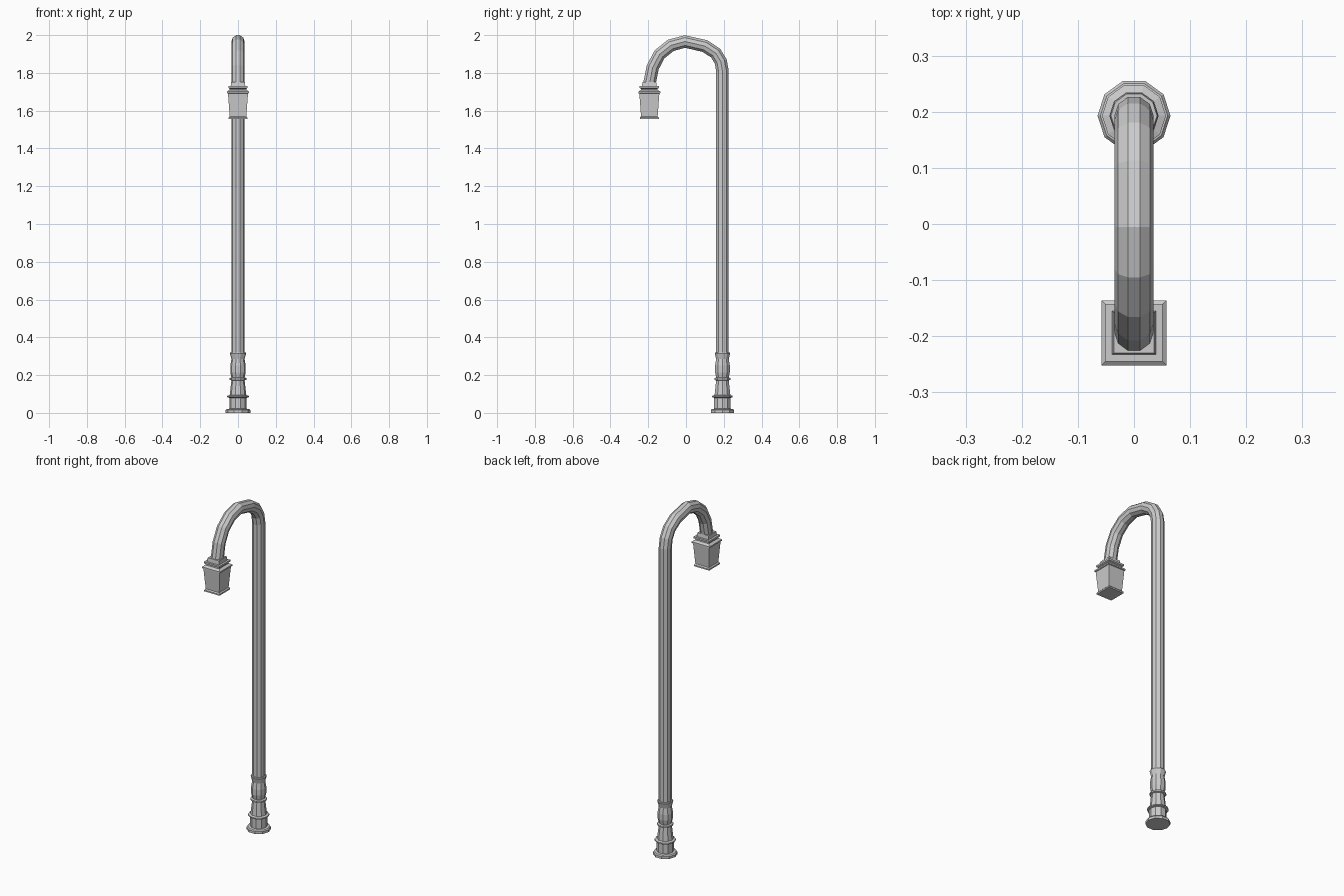
import bpy, bmesh, math
from mathutils import Vector

if "Cube" in bpy.data.objects:
    bpy.data.objects.remove(bpy.data.objects["Cube"])

POST_Y, LAMP_Y = 0.193, -0.194


def loft(name, rings):
    """Skin a list of equal-sized point rings and cap both ends."""
    bm = bmesh.new()
    loops = [[bm.verts.new(p) for p in ring] for ring in rings]
    n = len(loops[0])
    for a, b in zip(loops, loops[1:]):
        for i in range(n):
            j = (i + 1) % n
            bm.faces.new((a[i], a[j], b[j], b[i]))
    bm.faces.new(loops[0])
    bm.faces.new(loops[-1])
    bmesh.ops.recalc_face_normals(bm, faces=bm.faces)
    mesh = bpy.data.meshes.new(name)
    bm.to_mesh(mesh)
    bm.free()
    obj = bpy.data.objects.new(name, mesh)
    bpy.context.collection.objects.link(obj)
    return obj


def ring(center, radius, sides, up=Vector((0, 1, 0)), turn=0.0):
    """Regular polygon spanned by the x axis and the given second axis."""
    pts = []
    for i in range(sides):
        a = turn + 2 * math.pi * i / sides
        pts.append(Vector(center) + radius * (math.cos(a) * Vector((1, 0, 0)) + math.sin(a) * up))
    return pts


def turned(name, y, profile, sides, turn=0.0, scale=1.0):
    """Stack of horizontal polygons from (radius, z) pairs."""
    return loft(name, [ring((0, y, z), r * scale, sides, turn=turn) for r, z in profile])


# Turned foot of the post, ten sided
turned("post_base", POST_Y, [
    (0.065, 0.0), (0.065, 0.014), (0.060, 0.020), (0.046, 0.022),
    (0.046, 0.080), (0.057, 0.083), (0.057, 0.090), (0.044, 0.094),
    (0.035, 0.172), (0.044, 0.175), (0.044, 0.184), (0.035, 0.188),
    (0.041, 0.215), (0.041, 0.250), (0.035, 0.285), (0.043, 0.315),
    (0.041, 0.320), (0.034, 0.320)], 10)

# Post and hooked arm swept along one path (y, z)
path = [Vector((0, y, z)) for y, z in [
    (POST_Y, 0.30), (POST_Y, 1.81), (0.184, 1.86), (0.157, 1.905),
    (0.10, 1.942), (-0.005, 1.966), (-0.08, 1.946), (-0.14, 1.898),
    (-0.176, 1.83), (LAMP_Y, 1.74)]]
rings = []
for i, p in enumerate(path):
    d = Vector((0, 0, 0))
    if i > 0:
        d += (p - path[i - 1]).normalized()
    if i < len(path) - 1:
        d += (path[i + 1] - p).normalized()
    d.normalize()
    rings.append(ring(p, 0.035, 10, up=Vector((0, d.z, -d.y))))
loft("post_and_arm", rings)

# Square lantern: stepped cap, tapered body, small foot rim (half widths)
SQ = dict(sides=4, turn=math.pi / 4, scale=math.sqrt(2))
turned("lantern_cap", LAMP_Y, [
    (0.036, 1.752), (0.039, 1.730), (0.051, 1.730), (0.051, 1.720),
    (0.044, 1.716), (0.044, 1.710), (0.050, 1.707), (0.058, 1.701),
    (0.058, 1.693), (0.052, 1.690)], **SQ)
turned("lantern_body", LAMP_Y, [
    (0.053, 1.692), (0.044, 1.570), (0.050, 1.564), (0.050, 1.556)], **SQ)
